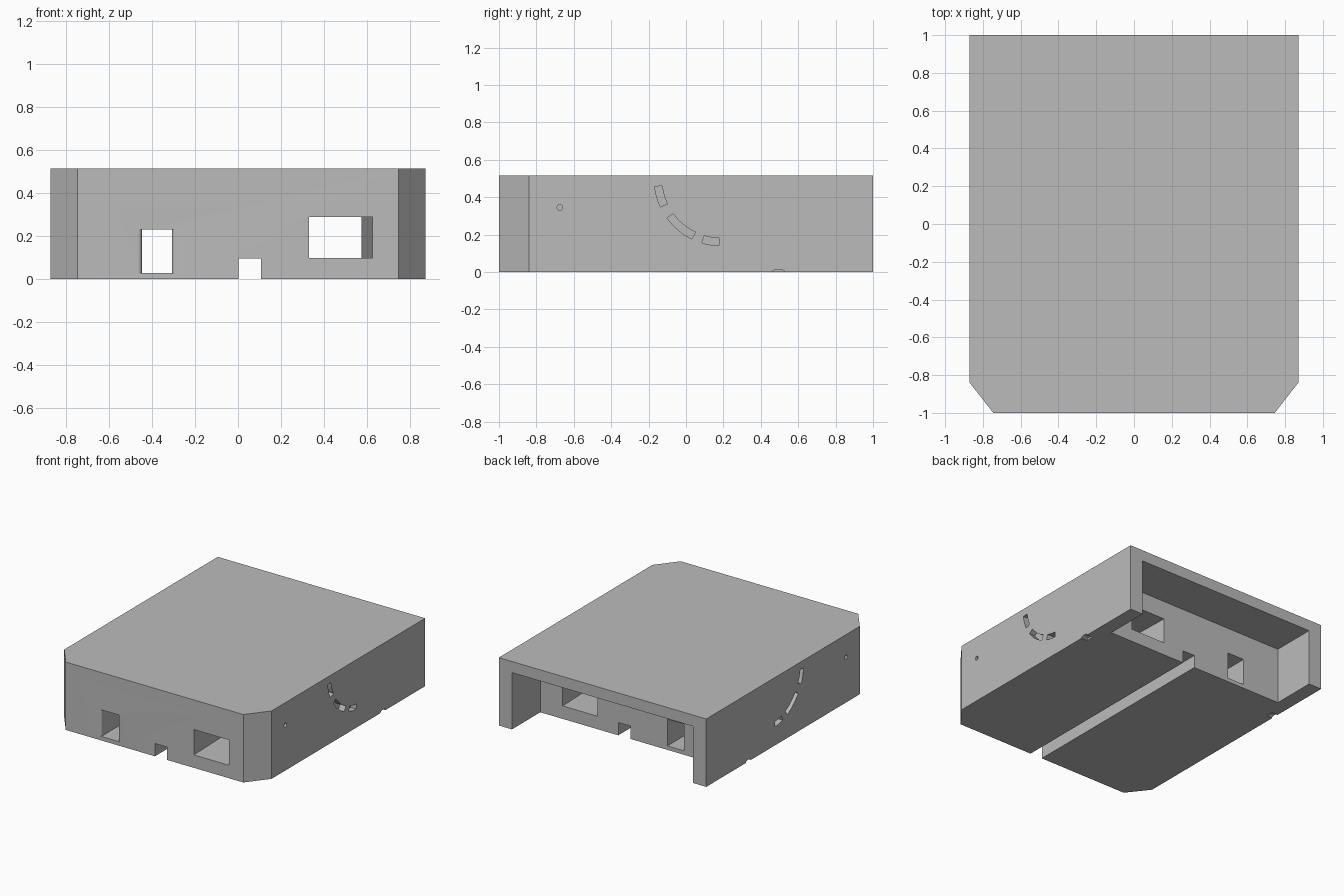
import bpy, bmesh, math
from mathutils import Vector

cube = bpy.data.objects.get("Cube")
if cube:
    bpy.data.objects.remove(cube, do_unlink=True)

grey = bpy.data.materials.new("plain_grey")
grey.use_nodes = True
GREY = (0.5, 0.5, 0.5, 1)
grey.diffuse_color = GREY
grey.node_tree.nodes["Principled BSDF"].inputs["Base Color"].default_value = GREY


def prism(name, outline, lo, hi, axis="Z"):
    """Extrude an outline: (x, y) along Z, or (y, z) along X."""
    bm = bmesh.new()
    place = (lambda a, b: (a, b, lo)) if axis == "Z" else (lambda a, b: (lo, a, b))
    face = bm.faces.new([bm.verts.new(place(a, b)) for a, b in outline])
    grown = bmesh.ops.extrude_face_region(bm, geom=[face])["geom"]
    shift = Vector((0, 0, hi - lo)) if axis == "Z" else Vector((hi - lo, 0, 0))
    bmesh.ops.translate(bm, vec=shift, verts=[v for v in grown if isinstance(v, bmesh.types.BMVert)])
    bmesh.ops.recalc_face_normals(bm, faces=bm.faces)
    mesh = bpy.data.meshes.new(name)
    bm.to_mesh(mesh)
    bm.free()
    mesh.materials.append(grey)
    obj = bpy.data.objects.new(name, mesh)
    bpy.context.collection.objects.link(obj)
    return obj


def rect(a0, a1, b0, b1):
    return [(a0, b0), (a1, b0), (a1, b1), (a0, b1)]


def arc(cy, cz, r, start, end, n):
    angles = [math.radians(start + (end - start) * i / n) for i in range(n + 1)]
    return [(cy + r * math.cos(a), cz + r * math.sin(a)) for a in angles]


W, H, WALL = 0.87, 0.515, 0.66

# Main block with the two front corners cut off
body = prism("main_block", [(-W, 1), (-W, -0.84), (-0.745, -1), (0.745, -1), (W, -0.84), (W, 1)], 0, H)

# Rear bay, open at the back and underneath
cutters = [prism("rear_bay_cutter", rect(-0.76, 0.76, WALL, 1.1), -0.1, 0.43)]

# Cable groove under the block
cutters.append(prism("groove_cutter", rect(0.003, 0.106, -1.1, 0.7), -0.1, 0.097))

# Wide tunnel, running slightly askew
cutters.append(prism("wide_tunnel_cutter",
                     [(0.331, -1.04), (0.626, -1.04), (0.572, 0.7), (0.278, 0.7)], 0.098, 0.29))

# Narrow tunnel with a rounded mouth
x0, x1, r = -0.447, -0.306, 0.018
right = arc(x1 + r, -1 + r, r, 270, 180, 6)
left = [(x0 + x1 - x, y) for x, y in reversed(right)]
mouth = [(x0 - r, -1.05), (x1 + r, -1.05)]
cutters.append(prism("narrow_tunnel_cutter", mouth + right + [(x1, 0.7), (x0, 0.7)] + left, 0.03, 0.232))

# Shallow marks on both sides: curved slots, pin hole, bottom notch
DEPTH = 0.05
marks = [arc(0.19, 0.5, 0.36, a, b, 8) + arc(0.19, 0.5, 0.32, b, a, 8)
         for a, b in ((187, 205), (216, 244), (253, 268))]
marks.append(arc(-0.675, 0.345, 0.015, 0, 330, 11))
marks.append([(0.465, -0.02), (0.465, 0.006), (0.478, 0.014), (0.512, 0.014), (0.525, 0.006), (0.525, -0.02)])
for outline in marks:
    for side in (-1, 1):
        lo, hi = sorted((side * (W - DEPTH), side * (W + 0.05)))
        cutters.append(prism("side_mark_cutter", outline, lo, hi, "X"))

# Cut everything out of the block
bpy.context.view_layer.objects.active = body
for cutter in cutters:
    cutter.hide_render = True
    mod = body.modifiers.new("cut", "BOOLEAN")
    mod.operation = "DIFFERENCE"
    mod.solver = "EXACT"
    mod.object = cutter
    bpy.ops.object.modifier_apply(modifier=mod.name)
    bpy.data.objects.remove(cutter, do_unlink=True)

# Crisp edges, soft tunnel mouth
bpy.ops.object.select_all(action="DESELECT")
body.select_set(True)
bpy.ops.object.shade_smooth_by_angle(angle=math.radians(25))
